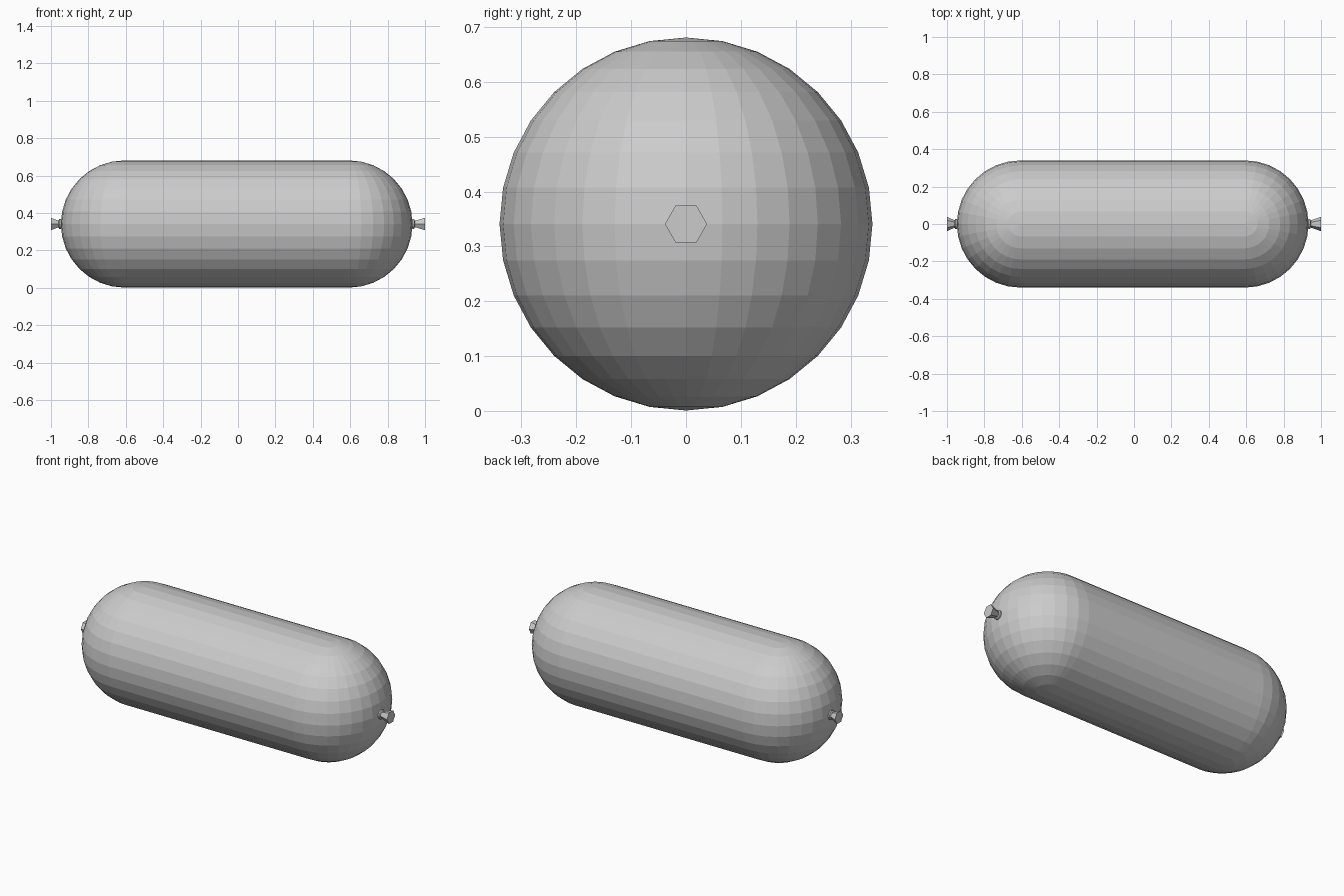
import bpy, bmesh
from mathutils import Matrix, Vector
from math import pi

if "Cube" in bpy.data.objects:
    bpy.data.objects.remove(bpy.data.objects["Cube"])

R = 0.34
Z = 0.341
X_RIGHT, X_LEFT = 0.593, -0.607


def make_object(name, bm):
    bmesh.ops.recalc_face_normals(bm, faces=bm.faces)
    mesh = bpy.data.meshes.new(name)
    bm.to_mesh(mesh)
    bm.free()
    ob = bpy.data.objects.new(name, mesh)
    bpy.context.collection.objects.link(ob)
    return ob


# Casing: an upright sphere cut in half and pulled apart along x
bm = bmesh.new()
bmesh.ops.create_uvsphere(bm, u_segments=32, v_segments=16, radius=R)
right_faces = [f for f in bm.faces if f.calc_center_median().x > 0]
split = bmesh.ops.extrude_face_region(bm, geom=right_faces)
moved = [g for g in split["geom"] if isinstance(g, bmesh.types.BMVert)]
bmesh.ops.delete(bm, geom=[f for f in right_faces if f.is_valid], context='FACES')
bmesh.ops.translate(bm, verts=bm.verts, vec=(X_LEFT, 0, Z))
bmesh.ops.translate(bm, verts=moved, vec=(X_RIGHT - X_LEFT, 0, 0))
make_object("sausage_casing", bm)


def revolve_x(name, profile, sides, closed):
    """Rings of (x, radius) around the x axis at height Z."""
    bm = bmesh.new()
    rings = []
    for x, r in profile:
        rings.append([bm.verts.new(Vector((x, 0, Z)) +
                      Matrix.Rotation(2 * pi * i / sides, 3, 'X') @ Vector((0, r, 0)))
                      for i in range(sides)])
    pairs = list(zip(rings, rings[1:]))
    if closed:
        pairs.append((rings[-1], rings[0]))
    else:
        bm.faces.new(rings[0])
        bm.faces.new(rings[-1])
    for a, b in pairs:
        for i in range(sides):
            j = (i + 1) % sides
            bm.faces.new((a[i], a[j], b[j], b[i]))
    return make_object(name, bm)


# Pinched end twists and the string ties around them
for side, s, end in (("right", 1, 0.933), ("left", -1, 0.947)):
    revolve_x(side + "_end_twist",
              [(s * (end - 0.02), 0.018), (s * (end + 0.008), 0.018), (s, 0.0385)], 6, False)
    c = end + 0.004
    revolve_x(side + "_string_tie",
              [(s * (c + dx), r) for dx, r in
               ((-0.008, 0.020), (-0.004, 0.027), (0.004, 0.027), (0.008, 0.020),
                (0.004, 0.013), (-0.004, 0.013))], 12, True)
